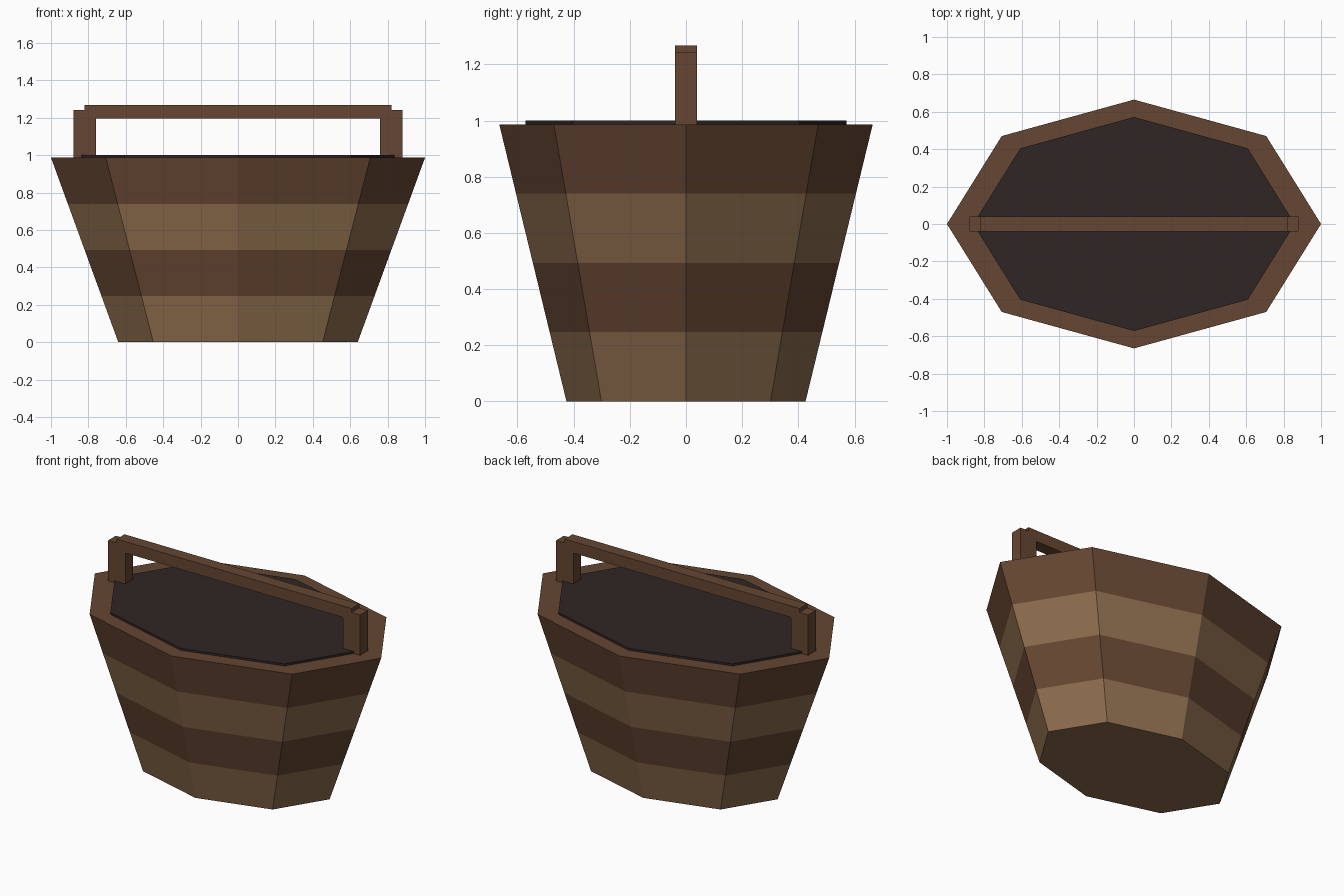
import bpy, bmesh, math

if "Cube" in bpy.data.objects:
    bpy.data.objects.remove(bpy.data.objects["Cube"])


def material(name, hex_rgb):
    m = bpy.data.materials.new(name)
    lin = [(c / 12.92 if c <= 0.04045 else ((c + 0.055) / 1.055) ** 2.4)
           for c in (int(hex_rgb[i:i + 2], 16) / 255 for i in (0, 2, 4))]
    m.diffuse_color = (*lin, 1)
    m.use_nodes = True
    m.node_tree.nodes["Principled BSDF"].inputs["Base Color"].default_value = m.diffuse_color
    return m


DARK = material("dark brown wood", "654632")
LIGHT = material("light brown wood", "8B6B4C")
INSIDE = material("near black interior", "302525")
DEPTH = 0.665  # the oval's depth relative to its width


def finish(name, bm, mats):
    bmesh.ops.recalc_face_normals(bm, faces=bm.faces)
    me = bpy.data.meshes.new(name)
    bm.to_mesh(me)
    bm.free()
    for m in mats:
        me.materials.append(m)
    ob = bpy.data.objects.new(name, me)
    bpy.context.collection.objects.link(ob)
    return ob


def tapered_octagon(name, rings, mats):
    """Closed eight-sided shell through (radius, z) rings, bands alternating materials."""
    bm = bmesh.new()
    loops = [[bm.verts.new((r * math.cos(i * math.pi / 4),
                            r * DEPTH * math.sin(i * math.pi / 4), z))
              for i in range(8)] for r, z in rings]
    for k, (a, b) in enumerate(zip(loops, loops[1:])):
        for i in range(8):
            j = (i + 1) % 8
            f = bm.faces.new((a[i], a[j], b[j], b[i]))
            f.material_index = k % len(mats)
    bm.faces.new(loops[0][::-1]).material_index = 0
    bm.faces.new(loops[-1]).material_index = len(mats) - 1
    return finish(name, bm, mats)


def box(name, x0, x1, z0, z1, half_y, mat):
    bm = bmesh.new()
    bmesh.ops.create_cube(bm, size=1)
    for v in bm.verts:
        v.co = ((x0 + x1) / 2 + v.co.x * (x1 - x0), v.co.y * 2 * half_y,
                (z0 + z1) / 2 + v.co.z * (z1 - z0))
    return finish(name, bm, [mat])


# Bucket: four bands of alternating wood, flaring upward
HEIGHT = 0.987
tapered_octagon("bucket", [(0.64 + 0.36 * k / 4, HEIGHT * k / 4) for k in range(5)],
                [LIGHT, DARK])

# Dark opening, standing slightly proud of the rim
tapered_octagon("opening", [(0.86, HEIGHT - 0.02), (0.86, 1.0)], [INSIDE])

# Handle: two posts and a crossbar
for side, name in ((-1, "left_handle_post"), (1, "right_handle_post")):
    xs = sorted((side * 0.76, side * 0.88))
    box(name, xs[0], xs[1], HEIGHT, 1.242, 0.039, DARK)
box("handle_bar", -0.82, 0.82, 1.195, 1.267, 0.039, DARK)
